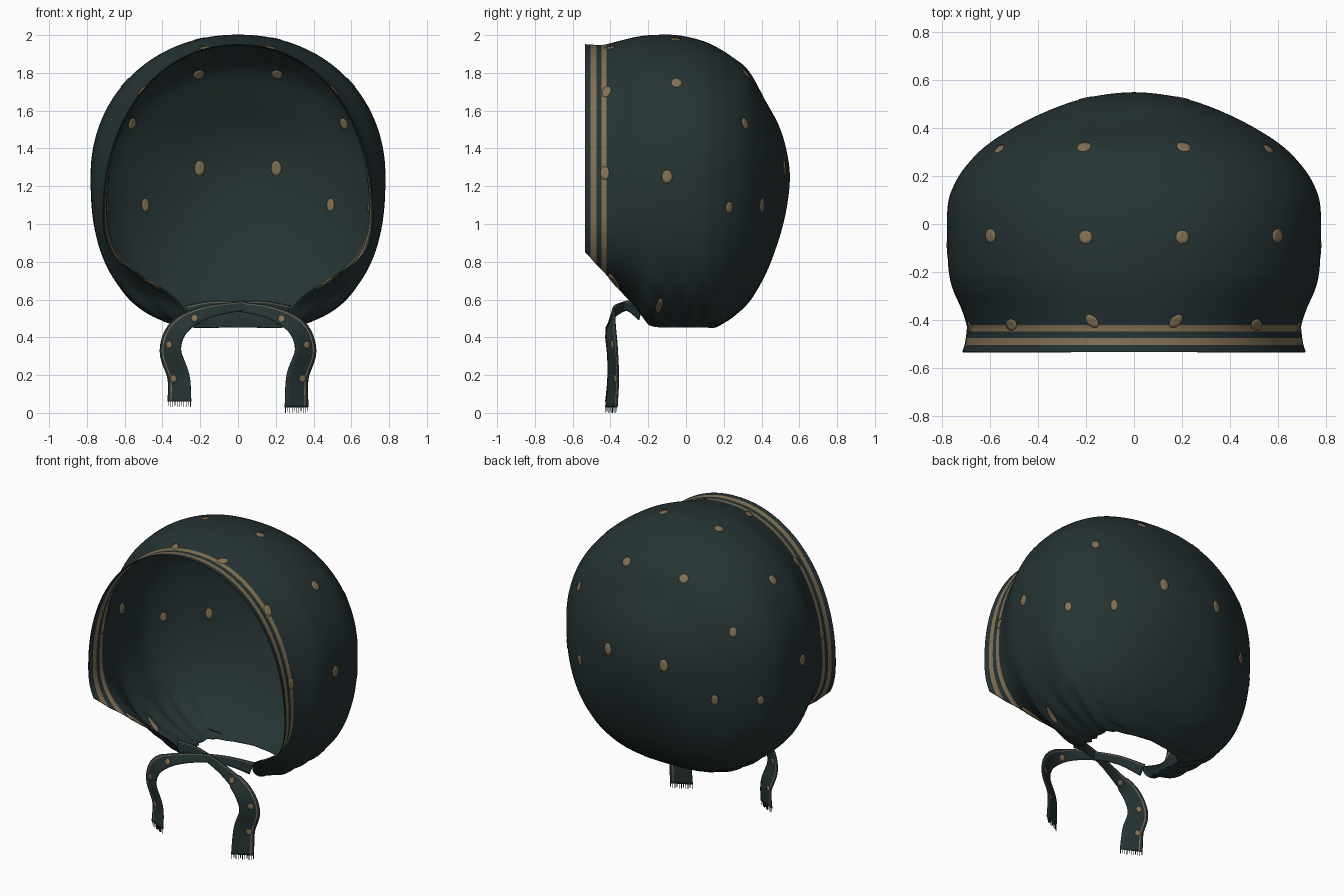
import bpy, bmesh, math
from mathutils import Vector
from mathutils.bvhtree import BVHTree

if "Cube" in bpy.data.objects:
    bpy.data.objects.remove(bpy.data.objects["Cube"])


def material(name, rgb):
    m = bpy.data.materials.new(name)
    m.diffuse_color = (*rgb, 1)
    m.use_nodes = True
    m.node_tree.nodes["Principled BSDF"].inputs["Base Color"].default_value = m.diffuse_color
    return m


CLOTH = material("dark_green_cloth", (0.019, 0.033, 0.034))
TAN = material("tan_print", (0.225, 0.165, 0.09))


def finish(name, bm, thickness=0):
    me = bpy.data.meshes.new(name)
    bm.to_mesh(me)
    ob = bpy.data.objects.new(name, me)
    bpy.context.collection.objects.link(ob)
    me.materials.append(CLOTH)
    me.materials.append(TAN)
    bpy.ops.object.select_all(action='DESELECT')
    ob.select_set(True)
    bpy.context.view_layer.objects.active = ob
    bpy.ops.object.shade_smooth_by_angle(angle=math.radians(50))
    if thickness:
        mod = ob.modifiers.new("cloth_thickness", 'SOLIDIFY')
        mod.thickness = thickness
        mod.offset = 0
    return ob


def spline(keys, steps):
    """Catmull-Rom through tuples; first and last entries are phantoms."""
    out = []
    for i in range(1, len(keys) - 2):
        for s in range(steps):
            t = s / steps
            out.append([0.5 * (2 * b + (c - a) * t + (2 * a - 5 * b + 4 * c - d) * t * t
                               + (3 * b - a - 3 * c + d) * t ** 3)
                        for a, b, c, d in zip(*keys[i - 1:i + 3])])
    out.append(list(keys[-2]))
    return out


def grid_faces(bm, rows):
    for r0, r1 in zip(rows, rows[1:]):
        for j in range(len(r0) - 1):
            yield j, bm.faces.new((r0[j], r0[j + 1], r1[j + 1], r1[j]))


# Hood cross-sections: y, half width, top, widest height, bottom, cut height
SECTIONS = [
    (-.535, .715, 1.95, 1.05, .60, .85),
    (-.505, .705, 1.948, 1.06, .605, .82),
    (-.475, .70, 1.946, 1.07, .61, .785),
    (-.448, .697, 1.946, 1.08, .62, .76),
    (-.42, .697, 1.95, 1.10, .62, .73),
    (-.35, .72, 1.968, 1.14, .60, .65),
    (-.27, .755, 1.987, 1.18, .54, .565),
    (-.19, .772, 1.998, 1.22, .44, .465),
    (-.05, .778, 1.998, 1.25, .43, .455),
    (.08, .775, 1.97, 1.25, .43, .455),
    (.16, .75, 1.935, 1.25, .455, .455),
    (.24, .70, 1.885, 1.25, .505, .505),
    (.33, .61, 1.81, 1.25, .585, .585),
    (.42, .465, 1.65, 1.25, .735, .735),
    (.49, .31, 1.52, 1.25, .92, .92),
    (.53, .17, 1.39, 1.25, 1.08, 1.08),
    (.548, 0, 1.25, 1.25, 1.25, 1.25),
]
COLS = 128


def build_hood():
    bm = bmesh.new()
    keys = [SECTIONS[0]] + SECTIONS + [(.53, -.17, 1.11, 1.25, 1.42, 1.42)]
    rows = []
    for y, w, top, mid, bot, cut in spline(keys, 5):
        depth = max(mid - bot, 1e-6)
        t = min(max((mid - cut) / depth, 0), 1)
        if y > .16:
            t = 1
        limit = math.asin(min(1, t ** 1.25))
        row = []
        for j in range(COLS + 1):
            a = -limit + (math.pi + 2 * limit) * j / COLS
            c, s = math.cos(a), math.sin(a)
            e = 2 / (2.1 if s >= 0 else 2.5)
            x = math.copysign(abs(c) ** e, c) * w
            z = mid + (top - mid) * s ** e if s >= 0 else mid - depth * (-s) ** e
            # gathered pleats toward the neck hem
            f = min(1, max(0, (.68 - z) / .2)) * min(1, max(0, (y + .36) / .12))
            k = 1 + .045 * f * math.sin(30 * math.atan2(y, abs(x) + 1e-6))
            row.append(bm.verts.new((x * k, y * (1 + (k - 1) * .5), z)))
        rows.append(row)
    for j, f in grid_faces(bm, rows):
        # two printed stripes behind the brim edge
        y = f.calc_center_median().y
        f.material_index = int(-.505 < y < -.475 or -.448 < y < -.42)
    bmesh.ops.remove_doubles(bm, verts=bm.verts, dist=.0004)
    bmesh.ops.recalc_face_normals(bm, faces=bm.faces)
    tree = BVHTree.FromBMesh(bm)
    finish("bonnet_hood", bm, .004)
    return tree


def add_dots(name, tree, dots):
    """Thin printed dots wrapped on a surface: x, y, z, half width, half height."""
    bm = bmesh.new()
    for x, y, z, rx, ry in dots:
        p, n, _, _ = tree.find_nearest(Vector((x, y, z)))
        q = n.to_track_quat('Z', 'Y')

        def vert(u, v):
            at = tree.find_nearest(p + q @ Vector((u, v, 0)))[0]
            return bm.verts.new(at)
        centre = vert(0, 0)
        rings = [[vert(rx * k * math.cos(i * math.pi / 6), ry * k * math.sin(i * math.pi / 6))
                  for i in range(12)] for k in (.5, 1)]
        for i in range(12):
            j = (i + 1) % 12
            bm.faces.new((centre, rings[0][i], rings[0][j]))
            bm.faces.new((rings[0][i], rings[1][i], rings[1][j], rings[0][j]))
    for f in bm.faces:
        f.material_index = 1
    bmesh.ops.recalc_face_normals(bm, faces=bm.faces)
    finish(name, bm, .009)


hood = build_hood()
HOOD_DOTS = [
    (.20, -.055, 1.97, .029, .029), (.59, -.05, 1.74, .029, .032),
    (.21, .33, 1.80, .03, .03), (.56, .31, 1.53, .024, .032),
    (.775, -.10, 1.25, .028, .036), (.205, .53, 1.295, .028, .042),
    (.49, .40, 1.10, .022, .036), (.68, .21, 1.09, .022, .03),
    (.51, -.42, 1.70, .025, .036), (.69, -.43, 1.27, .025, .036),
    (.18, -.41, 1.95, .034, .022), (.47, -.38, .70, .02, .08),
    (.52, -.14, .57, .018, .06),
]
add_dots("hood_dots", hood, [(s * x, y, z, a, b) for s in (1, -1) for x, y, z, a, b in HOOD_DOTS])


# Ribbon ties: x, y, z, half width
TIE = [(-.27, -.24, .53, .04), (-.13, -.285, .565, .028), (.02, -.33, .56, .026),
       (.19, -.38, .525, .036), (.315, -.40, .45, .05), (.358, -.39, .33, .056),
       (.315, -.385, .19, .058), (.31, -.395, .03, .062)]
COLUMNS = (0, .12, .17, .4, .6, .8, 1)


def build_tie(side, label):
    lift = 0 if side > 0 else .03
    pts = [(side * x, y - (.014 if side < 0 and i in (1, 2, 3) else 0),
            z + (lift if i == len(TIE) - 1 else 0), w) for i, (x, y, z, w) in enumerate(TIE)]
    path = spline([pts[0]] + pts + [pts[-1]], 6)
    bm = bmesh.new()
    rows = []
    for i, (x, y, z, w) in enumerate(path):
        a, b = path[max(i - 1, 0)], path[min(i + 1, len(path) - 1)]
        d = Vector((b[0] - a[0], 0, b[2] - a[2])).normalized()
        outward = Vector((-d.z, 0, d.x)) * side
        outward.y = .5 if z < .5 else .25
        if i == len(path) - 1:
            outward = Vector((side, .5, 0))
        rows.append([bm.verts.new(Vector((x, y, z)) + outward * w * (1 - 2 * u)) for u in COLUMNS])
    for j, f in grid_faces(bm, rows):
        f.material_index = int(j == 1)
    end = [rows[-1][0].co.copy(), rows[-1][-1].co.copy()]
    bmesh.ops.recalc_face_normals(bm, faces=bm.faces)
    tree = BVHTree.FromBMesh(bm)
    finish(label + "_tie", bm, .005)
    add_dots(label + "_tie_dots", tree, [(side * x, -.40, z, .018, .02)
                                         for x, z in ((.23, .50), (.37, .36), (.355, .18))])

    # frayed threads at the ribbon end
    bm = bmesh.new()
    for i in range(11):
        p = end[0].lerp(end[1], (i + .3) / 10.6)
        length = .03 if i % 3 else .022
        vs = bmesh.ops.create_cube(bm, size=1)["verts"]
        for v in vs:
            v.co = p + Vector((v.co.x * .003, v.co.y * .003, (v.co.z - .5) * length))
    finish(label + "_tie_fringe", bm)


build_tie(1, "right")
build_tie(-1, "left")
